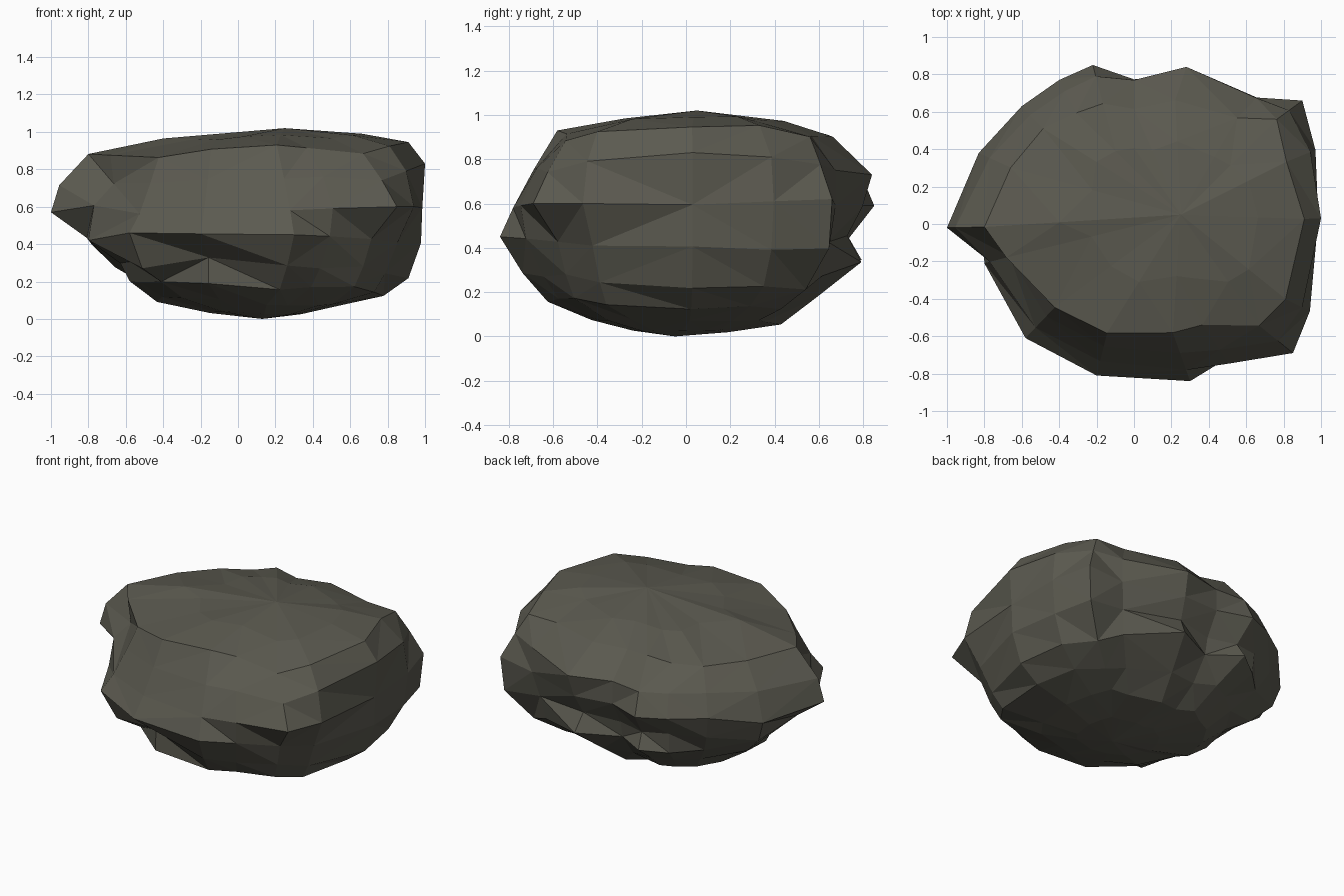
import bpy
import bmesh
import random
from mathutils import Vector

random.seed(4)

# Remove the default cube only
default_cube = bpy.data.objects.get("Cube")
if default_cube:
    bpy.data.objects.remove(default_cube, do_unlink=True)

# Widest plan outline of the boulder, counter-clockwise
OUTLINE = [(1, .03), (.98, .4), (.9, .66), (.68, .7), (.28, .84), (0, .79),
           (-.22, .85), (-.4, .77), (-.6, .63), (-.83, .38), (-1, -.02),
           (-.8, -.21), (-.58, -.61), (-.2, -.81), (.3, -.84), (.53, -.78),
           (.85, -.69), (.95, -.47)]

# Side profiles at some outline corners, from the underside up to the rim:
# (share of the outline radius, height)
PROFILES = {
    0: [(.55, .08), (.78, .13), (.92, .22), (.97, .4), (.98, .6), (1, .83), (.91, .95)],
    2: [(.5, .07), (.65, .13), (.82, .22), (.97, .39), (1, .62), (.92, .78), (.84, .9)],
    4: [(.5, .06), (.7, .18), (.94, .34), (.87, .45), (.95, .58), (1, .73), (.78, .91)],
    6: [(.5, .08), (.7, .2), (.93, .34), (.87, .45), (1, .59), (.93, .74), (.76, .9)],
    8: [(.5, .09), (.68, .2), (.85, .32), (.95, .45), (1, .6), (.92, .74), (.8, .87)],
    10: [(.44, .1), (.57, .2), (.62, .3), (.8, .43), (1, .57), (.95, .71), (.8, .89)],
    11: [(.5, .11), (.65, .2), (.72, .3), (1, .42), (.96, .6), (.83, .72), (.85, .88)],
    12: [(.5, .12), (.7, .19), (.88, .28), (1, .46), (.9, .57), (.8, .72), (.74, .87)],
    14: [(.5, .08), (.74, .16), (.87, .28), (1, .45), (.93, .58), (.83, .76), (.69, .93)],
    16: [(.5, .08), (.74, .17), (.78, .28), (.84, .42), (1, .6), (.9, .75), (.78, .89)],
}

# Single chips and bulges between the profiles:
# (column, level) -> (change of share, change of height)
CHIPS = {
    (1, 6): (-.05, .02),
    (5, 2): (-.09, 0),
    (9, 2): (.05, -.04),
    (9, 3): (.07, -.03),
    (9, 4): (0, -.05),
    (13, 1): (.06, .02),
    (13, 2): (-.08, .04),
    (15, 6): (-.04, .01),
    (17, 2): (-.03, 0),
}
COLUMNS = len(OUTLINE)
BASE, CROWN = Vector((.13, -.05, 0)), Vector((.25, .05, 1.02))


def column_profile(index):
    """Interpolate between the nearest profiles on both sides of a column."""
    before = max(k for k in PROFILES if k <= index)
    after = min((k for k in PROFILES if k > index), default=COLUMNS)
    t = (index - before) / (after - before)
    pairs = zip(PROFILES[before], PROFILES[after % COLUMNS])
    return [Vector(a).lerp(Vector(b), t) for a, b in pairs]


def stone_column(index):
    """Points of one column, from the underside to the flat top."""
    x, y = OUTLINE[index]
    points = []
    for level, profile_point in enumerate(column_profile(index)):
        share, height = profile_point + Vector(CHIPS.get((index, level), (0, 0)))
        # Roughen the surface a little, but keep the outermost corners
        if share < .99:
            share += random.uniform(-.01, .01)
            height += random.uniform(-.01, .01)
        points.append(Vector((x * share, y * share, height)))

    # Shallow bowl under the stone, nearly level plate on top
    bowl = points[0].lerp(BASE, .5)
    bowl.z = points[0].z * .35
    plate = points[-1].lerp(CROWN, random.uniform(.35, .5))
    plate.z = points[-1].z + (CROWN.z - points[-1].z) * .6
    return [bowl] + points + [plate]


def build_boulder():
    bm = bmesh.new()
    columns = [[bm.verts.new(p) for p in stone_column(i)] for i in range(COLUMNS)]
    base, crown = bm.verts.new(BASE), bm.verts.new(CROWN)

    # Skin neighbouring columns and close the underside and the crown
    for i, column in enumerate(columns):
        following = columns[(i + 1) % COLUMNS]
        for low in range(len(column) - 1):
            bm.faces.new((column[low], following[low],
                          following[low + 1], column[low + 1]))
        bm.faces.new((following[0], column[0], base))
        bm.faces.new((column[-1], following[-1], crown))

    # Split into irregular flat facets
    bmesh.ops.triangulate(bm, faces=bm.faces[:], quad_method="SHORT_EDGE")
    bmesh.ops.recalc_face_normals(bm, faces=bm.faces[:])
    mesh = bpy.data.meshes.new("boulder")
    bm.to_mesh(mesh)
    bm.free()
    return mesh


# Single stone colour
stone = bpy.data.materials.new("grey_brown_stone")
stone.use_nodes = True
colour = (.105, .102, .08, 1)
stone.diffuse_color = colour
stone.node_tree.nodes["Principled BSDF"].inputs["Base Color"].default_value = colour

boulder = bpy.data.objects.new("boulder", build_boulder())
boulder.data.materials.append(stone)
bpy.context.collection.objects.link(boulder)
